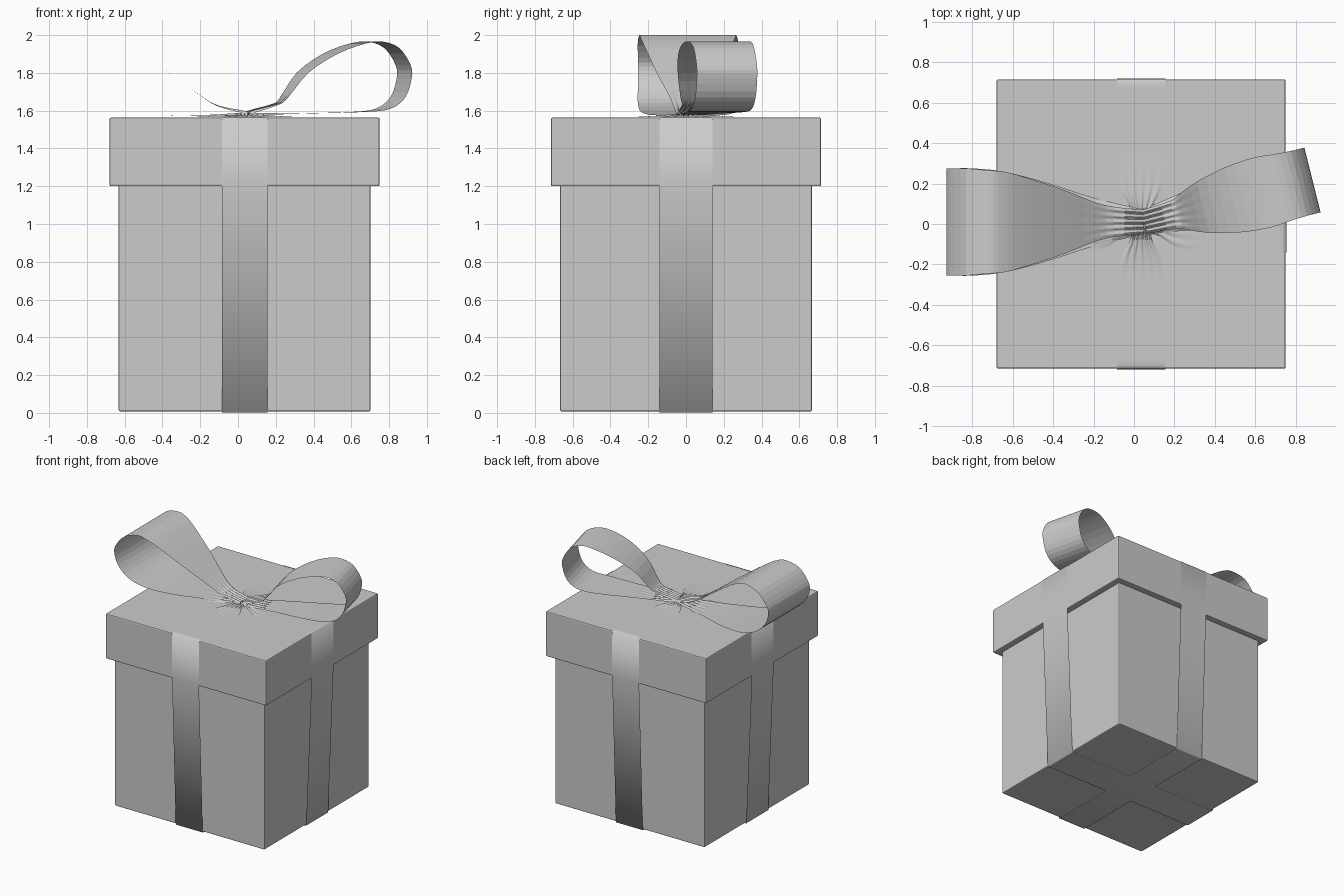
import bpy, bmesh, math
from mathutils import Vector, Matrix

cube = bpy.data.objects.get("Cube")
if cube:
    bpy.data.objects.remove(cube, do_unlink=True)

grey = bpy.data.materials.new("light_grey")
grey.use_nodes = True
colour = (0.6, 0.6, 0.6, 1)
grey.diffuse_color = colour
grey.node_tree.nodes["Principled BSDF"].inputs["Base Color"].default_value = colour

CX = 0.035          # centre of the box
KNOT = Vector((0.05, 0.01, 0))


def finish(name, bm, smooth):
    mesh = bpy.data.meshes.new(name)
    bm.to_mesh(mesh)
    bm.free()
    mesh.materials.append(grey)
    obj = bpy.data.objects.new(name, mesh)
    bpy.context.collection.objects.link(obj)
    for p in mesh.polygons:
        p.use_smooth = smooth
    return obj


def box(name, half, z0, z1):
    bm = bmesh.new()
    bmesh.ops.create_cube(bm, size=1)
    bmesh.ops.scale(bm, vec=(2 * half, 2 * half, z1 - z0), verts=bm.verts)
    bmesh.ops.translate(bm, vec=(CX, 0, (z0 + z1) / 2), verts=bm.verts)
    bevel = finish(name, bm, False).modifiers.new("soft_edges", "BEVEL")
    bevel.width, bevel.segments = 0.008, 2


def catmull(a, b, c, d, t):
    return 0.5 * (2 * b + (c - a) * t + (2 * a - 5 * b + 4 * c - d) * t * t
                  + (3 * b - a - 3 * c + d) * t ** 3)


def refine(rows, steps, curved):
    """Rows are (distance from knot, height, half width)."""
    rows = [Vector(r) for r in rows]
    out = []
    for i in range(len(rows) - 1):
        b, c = rows[i], rows[i + 1]
        a, d = rows[max(i - 1, 0)], rows[min(i + 2, len(rows) - 1)]
        for k in range(steps):
            t = k / steps
            out.append(catmull(a, b, c, d, t) if curved else b.lerp(c, t))
    return out + [rows[-1]]


def ribbon(name, rows, origin, angle, depth, pleats=5, columns=40):
    """Strip swept along a profile, gathered into pleats near the knot."""
    turn = Matrix.Rotation(angle, 3, 'Z')
    bm = bmesh.new()
    grid = []
    for u, z, half in rows:
        gather = depth * math.exp(-(u / 0.16) ** 2) if z > 1.5 else 0
        line = []
        for j in range(columns + 1):
            v = 2 * j / columns - 1
            lift = gather * (0.5 + 0.5 * math.cos(v * pleats * math.pi))
            line.append(bm.verts.new(turn @ Vector((u, v * half, z + lift)) + origin))
        grid.append(line)
    for r, s in zip(grid, grid[1:]):
        for j in range(columns):
            bm.faces.new((r[j], s[j], s[j + 1], r[j + 1]))
    bmesh.ops.recalc_face_normals(bm, faces=bm.faces)
    return finish(name, bm, depth < 0.013)


# Box and lid
box("box_body", 0.667, 0.008, 1.3)
box("box_lid", 0.715, 1.2, 1.563)

# Four ribbon arms running over the lid, down the sides and under the box
for name, angle, w in (("front", -90, 0.12), ("back", 90, 0.12),
                       ("left", 0, 0.14), ("right", 180, 0.14)):
    top = refine([(0.02, 1.572, 0.05), (0.08, 1.571, 0.055), (0.18, 1.568, w * 0.85),
                  (0.32, 1.566, w * 0.97), (0.5, 1.566, w), (0.7, 1.566, w)], 5, True)
    side = [Vector(r) for r in ((0.718, 1.56, w), (0.719, 1.2, w),
                                (0.671, 0.004, w), (0.66, 0.001, w), (0, 0.001, w))]
    ribbon(name + "_ribbon", top + side, Vector((CX, 0, 0)), math.radians(angle), 0.012)

# Large bow loop on the -x side
large = [(0, 1.582, 0.06), (0.15, 1.62, 0.075), (0.25, 1.68, 0.1), (0.4, 1.79, 0.16),
         (0.6, 1.93, 0.225), (0.7, 1.985, 0.25), (0.77, 2.0, 0.255), (0.88, 1.97, 0.265),
         (0.96, 1.88, 0.265), (0.975, 1.81, 0.265), (0.94, 1.72, 0.265),
         (0.85, 1.64, 0.265), (0.7, 1.595, 0.25), (0.5, 1.578, 0.2),
         (0.25, 1.575, 0.12), (0, 1.575, 0.06)]
ribbon("right_bow_loop", refine(large, 3, True), KNOT, math.pi, 0.014)

# Smaller bow loop on the +x side, turned towards the back
small = [(0, 1.582, 0.06), (0.15, 1.63, 0.07), (0.2, 1.67, 0.09), (0.3, 1.8, 0.13),
         (0.45, 1.9, 0.165), (0.6, 1.955, 0.178), (0.7, 1.965, 0.17), (0.79, 1.93, 0.165),
         (0.85, 1.84, 0.165), (0.855, 1.77, 0.165), (0.82, 1.67, 0.165),
         (0.74, 1.61, 0.165), (0.6, 1.593, 0.16), (0.3, 1.585, 0.11), (0, 1.575, 0.06)]
ribbon("left_bow_loop", refine(small, 3, True), KNOT, math.radians(14), 0.014)
